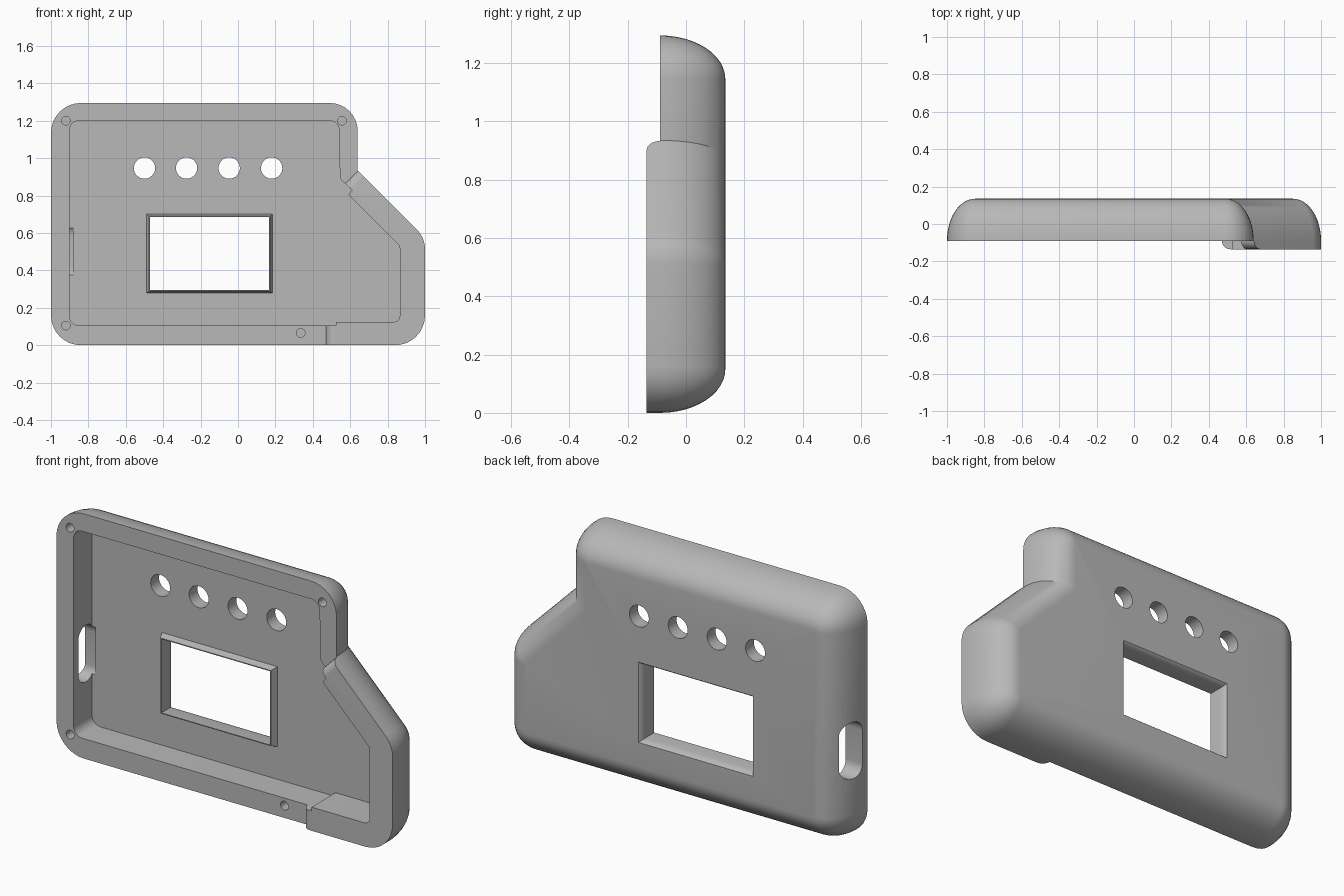
import bpy, bmesh, math
from mathutils import Vector

cube = bpy.data.objects.get("Cube")
if cube:
    bpy.data.objects.remove(cube, do_unlink=True)

grey = bpy.data.materials.new("plain grey plastic")
grey.use_nodes = True
COLOUR = (0.48, 0.48, 0.48, 1)
grey.diffuse_color = COLOUR
grey.node_tree.nodes["Principled BSDF"].inputs["Base Color"].default_value = COLOUR


def outline(corners, inset=0.0, steps=8):
    """Offset a counter-clockwise (x, z, radius) outline inward, rounding its corners."""
    points = []
    n = len(corners)
    for i, (x, z, radius) in enumerate(corners):
        p = Vector((x, z))
        into = (p - Vector(corners[i - 1][:2])).normalized()
        out = (Vector(corners[(i + 1) % n][:2]) - p).normalized()
        n1, n2 = Vector((-into.y, into.x)), Vector((-out.y, out.x))
        p = p + (n1 + n2) * inset / (1 + n1.dot(n2))
        if not radius:
            points.append(p)
            continue
        turn = 1 if into.x * out.y - into.y * out.x > 0 else -1
        r = max(radius - turn * inset, 0.004)
        angle = into.angle(out)
        start = p - into * r * math.tan(angle / 2)
        centre = start + n1 * turn * r
        a0 = math.atan2(start.y - centre.y, start.x - centre.x)
        for k in range(steps + 1):
            a = a0 + turn * angle * k / steps
            points.append(centre + Vector((math.cos(a), math.sin(a))) * r)
    return points


def loft(name, rings, sideways=False):
    """Capped solid through (depth, outline) rings along y, or along x if sideways."""
    bm = bmesh.new()
    loops = [[bm.verts.new((d, p[0], p[1]) if sideways else (p[0], d, p[1])) for p in pts]
             for d, pts in rings]
    for a, b in zip(loops, loops[1:]):
        for i in range(len(a)):
            j = (i + 1) % len(a)
            bm.faces.new((a[i], a[j], b[j], b[i]))
    bm.faces.new(loops[0][::-1])
    bm.faces.new(loops[-1])
    bm.normal_update()
    if bm.calc_volume(signed=True) < 0:
        bmesh.ops.reverse_faces(bm, faces=bm.faces[:])
    mesh = bpy.data.meshes.new(name)
    bm.to_mesh(mesh)
    bm.free()
    obj = bpy.data.objects.new(name, mesh)
    bpy.context.scene.collection.objects.link(obj)
    mesh.materials.append(grey)
    return obj


def circle(x, z, r, n=32):
    return [(x + r * math.cos(math.tau * k / n), z + r * math.sin(math.tau * k / n))
            for k in range(n)]


def rectangle(x, z, w, h):
    return [(x - w, z - h), (x + w, z - h), (x + w, z + h), (x - w, z + h)]


def combine(target, tool, operation="DIFFERENCE"):
    """Bake a boolean with the first solver that keeps the body whole; discard the tool."""
    tool.hide_render = True
    mod = target.modifiers.new(tool.name, "BOOLEAN")
    mod.operation = operation
    mod.object = tool
    for solver in ("EXACT", "MANIFOLD", "FLOAT"):
        mod.solver = solver
        bpy.context.view_layer.update()
        graph = bpy.context.evaluated_depsgraph_get()
        result = bpy.data.meshes.new_from_object(target.evaluated_get(graph))
        xs = [v.co.x for v in result.vertices]
        if xs and max(xs) - min(xs) > 1.9:
            target.data = result
            break
    target.modifiers.remove(mod)
    bpy.data.objects.remove(tool, do_unlink=True)


FRONT, RIM, FLOOR, BACK = -0.135, -0.09, 0.065, 0.135

# Rounded outer body: upright side that curves into the flat back
shape = [(-1, 0, .16), (1, 0, .16), (1, .575, .15), (.64, .935, 0),
         (.64, 1.295, .15), (-1, 1.295, .16)]
rings = [(FRONT, outline(shape))]
for k in range(13):
    a = math.pi / 2 * k / 12
    rings.append((RIM + (BACK - RIM) * math.sin(a), outline(shape, .15 * (1 - math.cos(a)))))
case = loft("enclosure_shell", rings)


# Lower the rim everywhere but the side wing, leaving a rounded step
def main_area(d):
    c = d * .7
    return [(-1.2, -.2), (.47 + d, -.2), (.47 + d, .5), (.53 + c, .82 - c),
            (.72 + c, 1.01 - c), (.72 + c, 1.5), (-1.2, 1.5)]


step = RIM - FRONT
rings = [(FRONT - .1, main_area(step))]
for k in range(9):
    a = math.pi / 2 * k / 8
    rings.append((FRONT + step * (1 - math.cos(a)), main_area(step * (1 - math.sin(a)))))
combine(case, loft("rim_cutter", rings))

# Hollow interior
cavity = outline([(-.9, .105, .05), (.525, .105, 0), (.525, .125, 0), (.865, .125, .03),
                  (.865, .53, .03), (.59, .805, 0), (.61, .83, 0), (.545, .89, .04),
                  (.54, 1.2, .05), (-.9, 1.2, .05)])
combine(case, loft("cavity_cutter", [(-.3, cavity), (FLOOR, cavity)]))

# Display window with a raised, tapered inner lip
WX, WZ, WW, WH = -.1525, .49, .3175, .195
lip = loft("window_lip", [(.03, rectangle(WX, WZ, WW + .006, WH + .005)),
                          (FLOOR, rectangle(WX, WZ, WW + .02, WH + .016)),
                          (.1, rectangle(WX, WZ, WW + .02, WH + .016))])
combine(case, lip, "UNION")
flare = [(-.05, 0), (.03, 0), (.1, .003), (.12, .007), (.13, .013), (.14, .022)]
combine(case, loft("window_cutter",
                   [(y, rectangle(WX, WZ, WW + f, WH + f)) for y, f in flare]))

# Row of button holes
for x in (-.5, -.275, -.047, .18):
    ring = circle(x, .947, .057)
    combine(case, loft("button_cutter", [(-.05, ring), (.3, ring)]))

# Screw holes in the rim
for x, z in ((-.92, 1.2), (.557, 1.2), (-.92, .105), (.335, .065)):
    ring = circle(x, z, .023, 20)
    combine(case, loft("screw_cutter", [(-.3, ring), (0, ring)]))

# Pill-shaped cable slot through the right side wall
slot = outline([(-.05, .35, .062), (.078, .35, .062), (.078, .65, .062), (-.05, .65, .062)])
combine(case, loft("slot_cutter", [(-1.2, slot), (-.88, slot)], sideways=True))

# Smooth curves with crisp edges
bpy.ops.object.select_all(action="DESELECT")
case.select_set(True)
bpy.context.view_layer.objects.active = case
bpy.ops.object.shade_smooth_by_angle(angle=math.radians(30))
